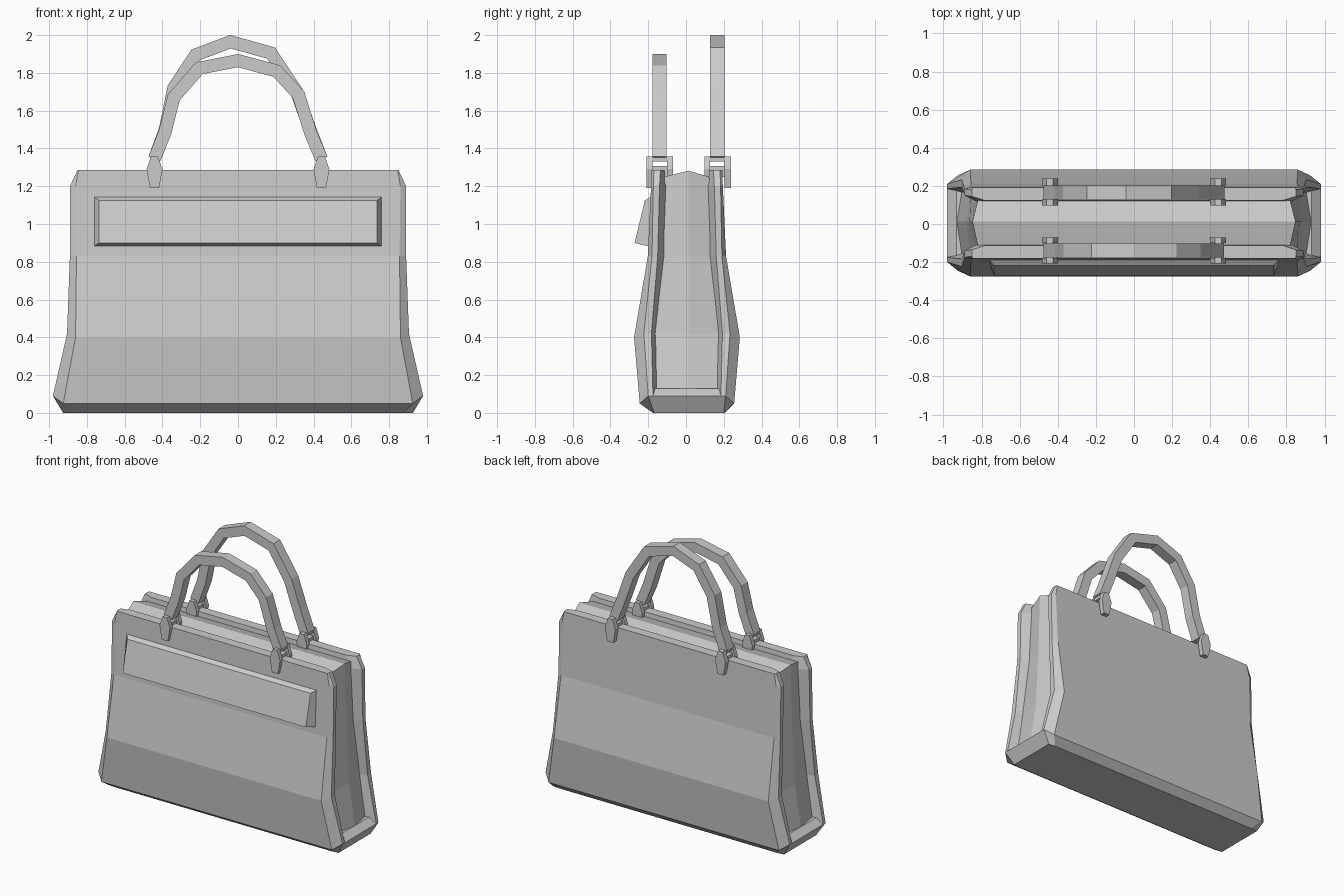
import bpy
from mathutils import Vector

if "Cube" in bpy.data.objects:
    bpy.data.objects.remove(bpy.data.objects["Cube"])


def make(name, verts, faces):
    import bmesh
    me = bpy.data.meshes.new(name)
    me.from_pydata([tuple(v) for v in verts], [], faces)
    bm = bmesh.new()
    bm.from_mesh(me)
    bmesh.ops.recalc_face_normals(bm, faces=bm.faces)
    bm.to_mesh(me)
    bm.free()
    ob = bpy.data.objects.new(name, me)
    bpy.context.collection.objects.link(ob)
    return ob


def loft(name, rings):
    """Skin a list of equal closed rings and cap both ends."""
    n = len(rings[0])
    verts = [v for r in rings for v in r]
    faces = [(i * n + j, i * n + (j + 1) % n, (i + 1) * n + (j + 1) % n, (i + 1) * n + j)
             for i in range(len(rings) - 1) for j in range(n)]
    faces += [tuple(range(n)), tuple(range(len(verts) - n, len(verts)))]
    return make(name, verts, faces)


def rect(x, y0, y1, z0, z1=None):
    z1 = z0 if z1 is None else z1
    return [(-x, y0, z0), (x, y0, z0), (x, y1, z1), (-x, y1, z1)]


OFF = 0.005  # slight depth offset of the bag's centre plane

# Outer panels: face z, side z, face half width, face y, side half width, rim y outer, rim y inner, wall y
levels = [(.05, .09, .925, .25, .98, .205, .18, .160),
          (.40, .42, .86, .28, .905, .228, .188, .160),
          (.83, .83, .855, .207, .89, .185, .155, .118),
          (1.20, 1.20, .86, .19, .89, .178, .145, .110),
          (1.285, 1.285, .845, .187, .85, .175, .140, .118)]
for name, s in (("front_panel", -1), ("back_panel", 1)):
    rings = []
    for zf, zs, a, yf, b, ys, yi, yw in levels:
        half = [(a, yf, zf), (b, ys, zs), (b, yi, zs), (b - .07, yw, zs)]
        ring = half + [(-x, y, z) for x, y, z in reversed(half)]
        rings.append([(x, s * y + OFF, z) for x, y, z in ring])
    loft(name, rings)

# Chamfered base
octagon = []
for sx, sy in ((1, -1), (1, 1), (-1, 1), (-1, -1)):
    pts = [(sx * .925, sy * .25 + OFF, .05), (sx * .98, sy * .205 + OFF, .09)]
    octagon += pts if sx * sy < 0 else pts[::-1]
bottom = [(x * .945, .015 + (y - OFF) * (.76 if abs(y - OFF) > .22 else .9), 0) for x, y, z in octagon]
top = [(x * .95, y * .85, .13) for x, y, z in octagon]
loft("base", [bottom, octagon, top])

# Ridged inner body: z edge, z centre, half depth, edge half width
rings = []
for ze, zc, d, w in ((.11, .11, .172, .905), (.42, .42, .170, .855),
                     (.83, .83, .122, .835), (1.25, 1.282, .118, .82)):
    rings.append([(-w, OFF - d, ze), (w, OFF - d, ze), (w + .028, .012, zc),
                  (w, OFF + d, ze), (-w, OFF + d, ze), (-w - .028, .012, zc)])
body = loft("inner_body", rings)
me = body.data
top_face = me.polygons[-1]
# Split the roof along its ridge
import bmesh
bm = bmesh.new()
bm.from_mesh(me)
bm.verts.ensure_lookup_table()
bmesh.ops.connect_verts(bm, verts=[bm.verts[20], bm.verts[23]])
bm.to_mesh(me)
bm.free()

# Raised sloping front pocket
loft("front_pocket", [rect(.76, -.17, -.17, .88)[:2] + rect(.76, -.17, -.17, 1.14)[2:],
                      rect(.76, -.205, -.188, .883, 1.143),
                      rect(.735, -.272, -.218, .90, 1.125)])


# Flat strap handles swept along a bent path
def handle(name, path, y0, y1, width=.068):
    pts = [Vector(p) for p in path]
    rings = []
    for i, p in enumerate(pts):
        d0 = (p - pts[max(i - 1, 0)]).normalized()
        d1 = (pts[min(i + 1, len(pts) - 1)] - p).normalized()
        t = (d0 + d1).normalized()
        k = width / 2 / max(t.dot(d0), t.dot(d1))
        n = Vector((-t.y, t.x)) * k
        o, q = p + n, p - n
        rings.append([(o.x, y0, o.y), (o.x, y1, o.y), (q.x, y1, q.y), (q.x, y0, q.y)])
    loft(name, rings)


handle("front_handle", [(-.442, 1.345), (-.385, 1.49), (-.34, 1.67), (-.205, 1.825), (0, 1.865),
                        (.205, 1.81), (.32, 1.685), (.385, 1.48), (.442, 1.345)], -.177, -.102)
handle("back_handle", [(-.442, 1.345), (-.385, 1.50), (-.34, 1.72), (-.225, 1.895), (-.04, 1.965),
                       (.175, 1.905), (.31, 1.70), (.385, 1.49), (.442, 1.345)], .128, .203)

# Handle clips: hexagonal tabs, pin and saddle
tab = [(-.018, 1.358), (.018, 1.358), (.042, 1.29), (.024, 1.19), (-.024, 1.19), (-.042, 1.29)]


def bar(name, x, w, y0, y1, z0, z1):
    loft(name, [[(x + a * w, y, z) for a, z in ((-1, z0), (1, z0), (1, z1), (-1, z1))]
                for y in (y0, y1)])


for end, spans in (("front", ((-.208, -.178), (-.10, -.07))), ("back", ((.098, .128), (.203, .238)))):
    for side, x in (("left", -.442), ("right", .442)):
        for y0, y1 in spans:
            loft(f"{end}_{side}_tab", [[(x + a, y, z) for a, z in tab] for y in (y0, y1)])
        lo, hi = spans[0][0] + .01, spans[1][1] - .01
        bar(f"{end}_{side}_pin", x, .018, lo, hi, 1.33, 1.355)
        bar(f"{end}_{side}_saddle", x, .022, lo, hi, 1.25, 1.308)
